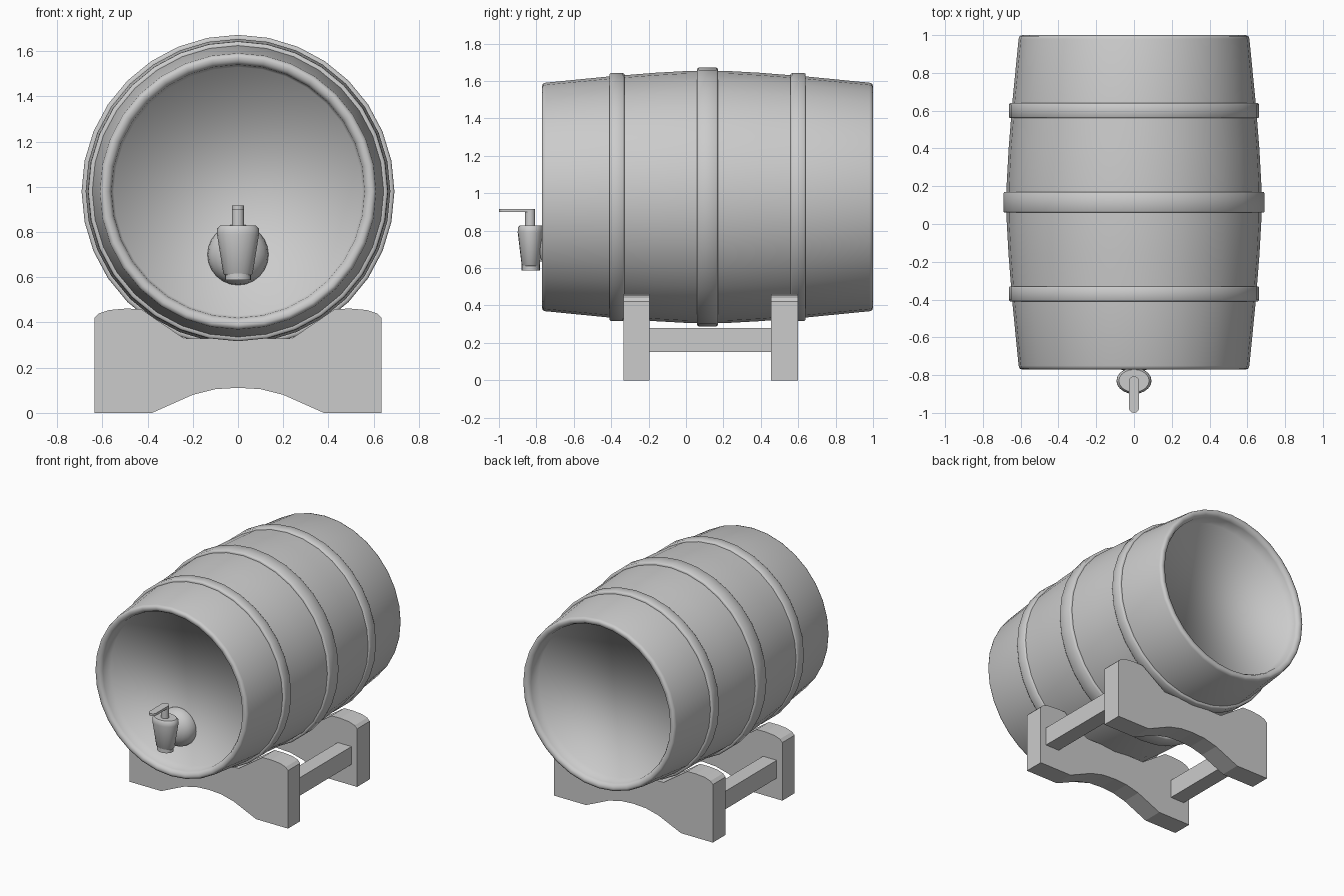
import bpy, bmesh
from math import sin, cos, pi
from mathutils import Vector

if "Cube" in bpy.data.objects:
    bpy.data.objects.remove(bpy.data.objects["Cube"])


def finish(name, bm, smooth=None):
    bmesh.ops.recalc_face_normals(bm, faces=bm.faces)
    me = bpy.data.meshes.new(name)
    bm.to_mesh(me)
    bm.free()
    ob = bpy.data.objects.new(name, me)
    bpy.context.collection.objects.link(ob)
    if smooth is not None:
        bpy.ops.object.select_all(action='DESELECT')
        ob.select_set(True)
        bpy.context.view_layer.objects.active = ob
        bpy.ops.object.shade_smooth_by_angle(angle=smooth)
    return ob


def lathe(name, profile, axis, centre, n=32, closed=False, scale=(1, 1), smooth=pi):
    """Spin (radius, position) points about the y or z axis; cap the ends unless closed."""
    bm = bmesh.new()
    rings = []
    for r, p in profile:
        ring = []
        for i in range(n):
            a = 2 * pi * i / n
            u, v = r * cos(a) * scale[0], r * sin(a) * scale[1]
            co = Vector((u, p, v)) if axis == 'y' else Vector((u, v, p))
            ring.append(bm.verts.new(co + Vector(centre)))
        rings.append(ring)
    pairs = list(zip(rings, rings[1:]))
    if closed:
        pairs.append((rings[-1], rings[0]))
    else:
        bm.faces.new(rings[0])
        bm.faces.new(rings[-1])
    for a, b in pairs:
        for i in range(n):
            j = (i + 1) % n
            bm.faces.new((a[i], a[j], b[j], b[i]))
    return finish(name, bm, smooth)


def prism(name, pts, offset, smooth=None):
    """Extrude a planar outline of 3D points by an offset."""
    bm = bmesh.new()
    face = bm.faces.new([bm.verts.new(p) for p in pts])
    out = bmesh.ops.extrude_face_region(bm, geom=[face])
    verts = [g for g in out['geom'] if isinstance(g, bmesh.types.BMVert)]
    bmesh.ops.translate(bm, vec=offset, verts=verts)
    return finish(name, bm, smooth)


AXIS_Z, MID = 0.98, 0.115
centre = (0, MID, AXIS_Z)

# Barrel: half profile from recessed head to belly, then mirrored
half = [(0.55, -0.785), (0.56, -0.86), (0.572, -0.88), (0.592, -0.885),
        (0.606, -0.88), (0.611, -0.865), (0.645, -0.52), (0.664, -0.28), (0.674, -0.1)]
lathe('barrel', half + [(r, -p) for r, p in reversed(half)], 'y', centre)

# Hoops
for name, y, w, r, inner in (('front_hoop', -0.37, 0.08, 0.663, 0.63),
                             ('middle_hoop', 0.115, 0.11, 0.692, 0.66),
                             ('back_hoop', 0.60, 0.08, 0.663, 0.63)):
    h = w / 2
    section = [(inner, -h), (r - 0.006, -h), (r, -h + 0.008),
               (r, h - 0.008), (r - 0.006, h), (inner, h)]
    lathe(name, section, 'y', (0, y, AXIS_Z), closed=True)

# Cradle planks
side = [(0.38, 0), (0.635, 0), (0.635, 0.42), (0.615, 0.44), (0.57, 0.455),
        (0.50, 0.461), (0.43, 0.46), (0.24, 0.33)]
arch = [(-0.2, 0.08), (-0.1, 0.105), (0, 0.111), (0.1, 0.105), (0.2, 0.08)]
outline = arch + side + [(-x, z) for x, z in reversed(side)]
for name, y, d in (('front_cradle', -0.335, 0.14), ('back_cradle', 0.455, 0.145)):
    prism(name, [(x, y, z) for x, z in outline], (0, d, 0))

# Side rails joining the planks
for name, x in (('left_rail', -0.59), ('right_rail', 0.48)):
    prism(name, [(x, -0.21, 0.15), (x + 0.11, -0.21, 0.15),
                 (x + 0.11, -0.21, 0.28), (x, -0.21, 0.28)], (0, 0.68, 0))

# Tap: domed flange, tapered body, spout, stem and lever
dome = [(0.135 * cos(t * pi / 12), -0.105 * sin(t * pi / 12)) for t in range(6)] + [(0.008, -0.105)]
lathe('tap_flange', [(0.135, 0.02)] + dome, 'y', (0, -0.68, 0.70), n=24)
oval = (1, 0.75)
lathe('tap_body', [(0.058, 0.61), (0.065, 0.617), (0.093, 0.79), (0.092, 0.815), (0.08, 0.828)],
      'z', (0, -0.83, 0), n=20, scale=oval, smooth=0.8)
lathe('tap_spout', [(0.057, 0.588), (0.057, 0.62)], 'z', (0, -0.83, 0), n=20,
      scale=(1, 0.85), smooth=0.8)
lathe('tap_stem', [(0.027, 0.82), (0.027, 0.905)], 'z', (0, -0.833, 0), n=16, smooth=0.8)
R = 0.027
tip = [(R * cos(pi + i * pi / 8), -0.973 + R * sin(pi + i * pi / 8), 0.9) for i in range(9)]
back = [(R * cos(i * pi / 8), -0.833 + R * sin(i * pi / 8), 0.9) for i in range(9)]
prism('tap_lever', tip + back, (0, 0, 0.017), smooth=0.8)
